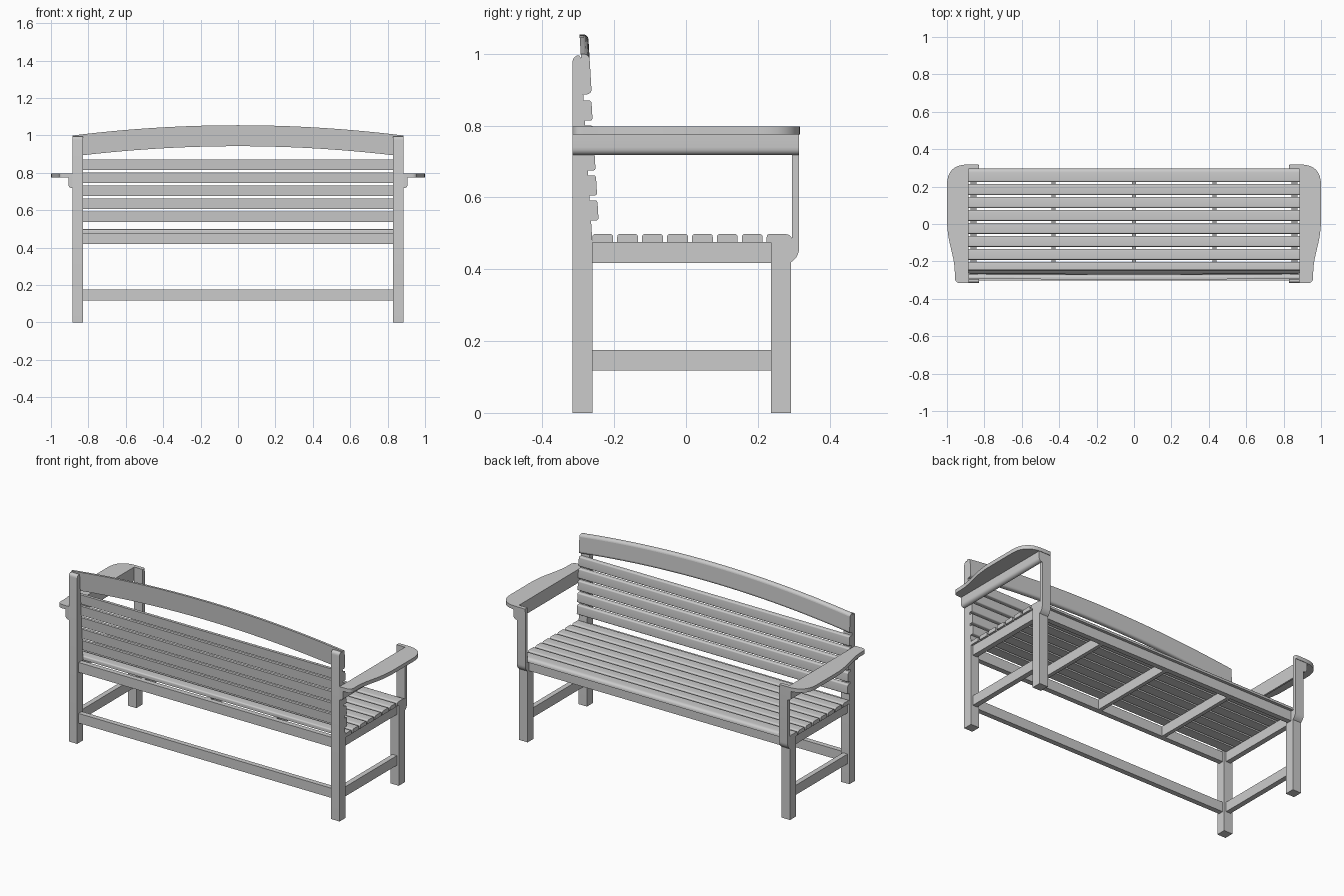
import bpy, bmesh, math
from mathutils import Vector

cube = bpy.data.objects.get("Cube")
if cube:
    bpy.data.objects.remove(cube, do_unlink=True)

GREY = (0.6, 0.6, 0.6, 1)
wood = bpy.data.materials.new("grey_paint")
wood.use_nodes = True
wood.diffuse_color = GREY
wood.node_tree.nodes["Principled BSDF"].inputs["Base Color"].default_value = GREY


def fillet(corners, steps=5):
    """Outline from (u, v, radius) corners, each rounded off."""
    out = []
    for i, (u, v, r) in enumerate(corners):
        p = Vector((u, v))
        if r == 0:
            out.append(p)
            continue
        a = Vector(corners[i - 1][:2])
        b = Vector(corners[(i + 1) % len(corners)][:2])
        a, b = p + (a - p).normalized() * r, p + (b - p).normalized() * r
        for k in range(steps + 1):
            t = k / steps
            out.append(a * (1 - t) ** 2 + p * 2 * t * (1 - t) + b * t * t)
    return out


def prism(name, outline, axis, lo, hi):
    """Extrude an outline along an axis."""
    def place(p, d):
        c = [p[0], p[1]]
        c.insert("xyz".index(axis), d)
        return c
    bm = bmesh.new()
    low = [bm.verts.new(place(p, lo)) for p in outline]
    high = [bm.verts.new(place(p, hi)) for p in outline]
    bm.faces.new(low)
    bm.faces.new(high)
    n = len(low)
    for i in range(n):
        j = (i + 1) % n
        bm.faces.new((low[i], low[j], high[j], high[i]))
    bmesh.ops.recalc_face_normals(bm, faces=bm.faces)
    mesh = bpy.data.meshes.new(name)
    bm.to_mesh(mesh)
    bm.free()
    mesh.materials.append(wood)
    obj = bpy.data.objects.new(name, mesh)
    bpy.context.collection.objects.link(obj)
    bpy.ops.object.select_all(action="DESELECT")
    obj.select_set(True)
    bpy.context.view_layer.objects.active = obj
    bpy.ops.object.shade_smooth_by_angle(angle=math.radians(35))
    return obj


def box(name, x0, x1, y0, y1, z0, z1):
    return prism(name, [(y0, z0), (y1, z0), (y1, z1), (y0, z1)], "x", x0, x1)


def lean(z):
    """Front face of the back legs, which leans backwards."""
    return -0.262 - (z - 0.48) * 0.06


IN, OUT = 0.83, 0.885   # inner and outer faces of the legs

# Both ends: legs, arm and side rails
back_leg = fillet([(-0.316, 0, 0), (-0.261, 0, 0), (-0.261, 0.48, 0),
                   (lean(0.995), 0.995, 0.012), (-0.316, 0.995, 0.02)])
front_leg = fillet([(0.237, 0, 0), (0.293, 0, 0), (0.293, 0.42, 0),
                    (0.315, 0.435, 0.025), (0.315, 0.78, 0), (0.295, 0.78, 0),
                    (0.295, 0.476, 0), (0.237, 0.476, 0)])
arm_top = fillet([(OUT, -0.316, 0), (0.958, -0.316, 0.03), (0.958, -0.22, 0.05),
                  (1.0, -0.04, 0.07), (1.0, 0.318, 0.11), (IN, 0.318, 0.006),
                  (IN, 0.295, 0), (OUT, 0.295, 0)], 8)
arm_rail = fillet([(OUT, 0.776, 0), (0.907, 0.776, 0), (0.907, 0.718, 0.022), (OUT, 0.718, 0)])

for side, s in (("left", 1), ("right", -1)):
    def mirror(pts):
        return [(p[0] * s, p[1]) for p in pts]
    x0, x1 = IN * s, OUT * s
    prism(side + "_back_leg", back_leg, "x", x0, x1)
    prism(side + "_front_leg", front_leg, "x", x0, x1)
    prism(side + "_arm_top", mirror(arm_top), "z", 0.775, 0.797)
    prism(side + "_arm_rail", mirror(arm_rail), "y", -0.316, 0.315)
    box(side + "_seat_rail", 0.843 * s, 0.873 * s, -0.262, 0.238, 0.418, 0.476)
    box(side + "_stretcher", 0.843 * s, 0.873 * s, -0.262, 0.238, 0.118, 0.175)

# Long rails under the seat, and the low back stretcher
box("front_seat_rail", -IN, IN, 0.25, 0.28, 0.418, 0.476)
box("back_seat_rail", -IN, IN, -0.303, -0.273, 0.418, 0.476)
box("back_stretcher", -IN, IN, -0.303, -0.273, 0.118, 0.175)

# Seat bearers running front to back
for i in (-1, 0, 1):
    x = i * 0.43
    box(f"seat_bearer_{i + 2}", x - 0.011, x + 0.011, -0.275, 0.252, 0.418, 0.476)

# Seat slats, the front one with a rounded nose
for i in range(8):
    y = -0.261 + i * 0.0694
    nose = i == 7
    end = y + (0.072 if nose else 0.058)
    r = 0.022 if nose else 0.009
    prism(f"seat_slat_{i + 1}",
          fillet([(y, 0.475, 0), (end, 0.475, 0), (end, 0.498, r), (y, 0.498, 0.009)]),
          "x", -OUT, OUT)

# Back slats, following the lean of the legs
for i in range(5):
    z = 0.536 + i * 0.0695
    top = z + 0.056
    prism(f"back_slat_{i + 1}",
          fillet([(lean(z), z, 0), (lean(z) + 0.022, z, 0.008),
                  (lean(top) + 0.022, top, 0.008), (lean(top), top, 0)]),
          "x", -OUT, OUT)

# Arched top rail: cut as an arch, then leaned back with rounded front edges
def arch(x):
    return 0.055 * (1 - (x / OUT) ** 2)

xs = [OUT * (i / 16 - 1) for i in range(33)]
outline = [(x, 0.887 + arch(x)) for x in xs] + [(x, 0.999 + arch(x)) for x in reversed(xs)]
rail = prism("arched_top_rail", outline, "y", 0, 0.024)
bm = bmesh.new()
bm.from_mesh(rail.data)
front = [e for e in bm.edges
         if all(v.co.y > 0.02 for v in e.verts) and abs(e.verts[0].co.x - e.verts[1].co.x) > 0.01]
bmesh.ops.bevel(bm, geom=front, offset=0.014, segments=4, affect="EDGES", profile=0.5)
for v in bm.verts:
    v.co.y += lean(v.co.z)
bm.to_mesh(rail.data)
bm.free()
